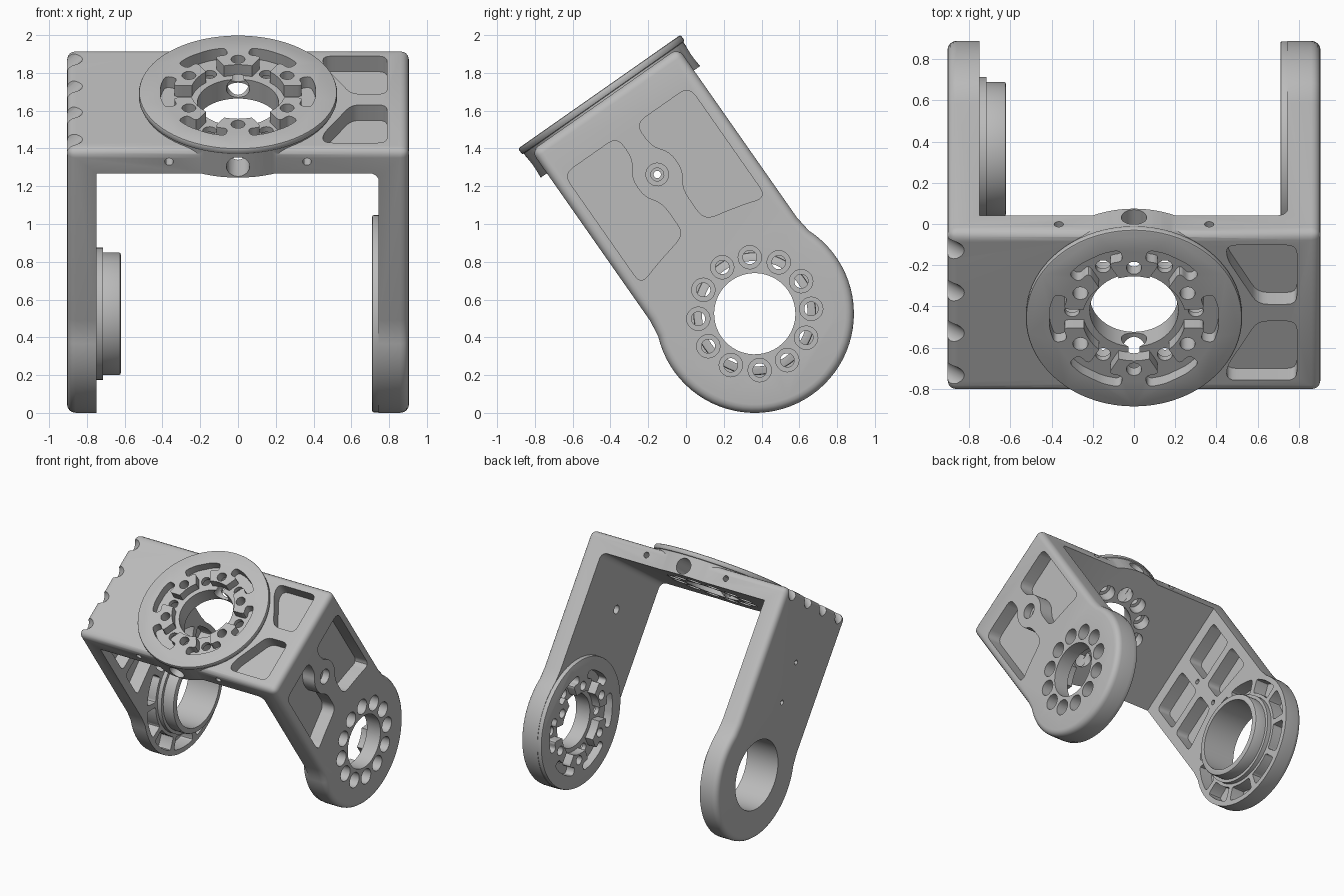
import bpy, bmesh, math
from mathutils import Matrix

cube = bpy.data.objects.get("Cube")
if cube:
    bpy.data.objects.remove(cube, do_unlink=True)

# Work frame: origin at the arm pivot, u = depth (y), v = height (z); tilted at the end
W, H = 0.905, 1.385          # half width, height of the outer top face
PLATE_BOTTOM, DISC_TOP = 1.24, 1.435
HUB, HALF = 0.525, 0.475     # hub radius, half depth of the bracket

metal = bpy.data.materials.new("plain_grey")
metal.use_nodes = True
grey = (0.5, 0.5, 0.5, 1)
metal.diffuse_color = grey
metal.node_tree.nodes["Principled BSDF"].inputs["Base Color"].default_value = grey

PLACE = {"x": lambda a, b, t: (t, a, b),
         "y": lambda a, b, t: (a, t, b),
         "z": lambda a, b, t: (a, b, t)}


def prism(bm, pts, axis, lo, hi):
    """Extrude a flat outline along an axis."""
    face = bm.faces.new([bm.verts.new(PLACE[axis](a, b, lo)) for a, b in pts])
    new = bmesh.ops.extrude_face_region(bm, geom=[face])["geom"]
    top = [g for g in new if isinstance(g, bmesh.types.BMVert)]
    shift = PLACE[axis](0, 0, hi - lo)
    bmesh.ops.translate(bm, vec=shift, verts=top)
    bmesh.ops.recalc_face_normals(bm, faces=bm.faces)


def arc(r, start, end, n, ca=0, cb=0):
    steps = [math.radians(start + (end - start) * i / n) for i in range(n + 1)]
    return [(ca + r * math.cos(t), cb + r * math.sin(t)) for t in steps]


def circle(r, ca=0, cb=0, n=32):
    return arc(r, 0, 360, n, ca, cb)[:-1]


def rounded(pts, r, n=4):
    """Round every corner of an outline."""
    out = []
    for i, (px, py) in enumerate(pts):
        ends = []
        for qx, qy in (pts[i - 1], pts[(i + 1) % len(pts)]):
            k = min(r / math.hypot(qx - px, qy - py), 0.45)
            ends.append((px + (qx - px) * k, py + (qy - py) * k))
        (ax, ay), (bx, by) = ends
        for s in range(n + 1):
            t = s / n
            out.append(((1 - t) ** 2 * ax + 2 * t * (1 - t) * px + t * t * bx,
                        (1 - t) ** 2 * ay + 2 * t * (1 - t) * py + t * t * by))
    return out


def turned(pts, degrees):
    c, s = math.cos(math.radians(degrees)), math.sin(math.radians(degrees))
    return [(a * c - b * s, a * s + b * c) for a, b in pts]


def make(name, bm):
    mesh = bpy.data.meshes.new(name)
    bm.to_mesh(mesh)
    bm.free()
    obj = bpy.data.objects.new(name, mesh)
    bpy.context.scene.collection.objects.link(obj)
    return obj


def combine(target, bm, operation="DIFFERENCE"):
    """Apply a boolean and remove the helper."""
    tool = make("helper", bm)
    tool.hide_render = True
    mod = target.modifiers.new("cut", "BOOLEAN")
    mod.operation, mod.object, mod.solver = operation, tool, "EXACT"
    bpy.context.view_layer.update()
    graph = bpy.context.evaluated_depsgraph_get()
    mesh = bpy.data.meshes.new_from_object(target.evaluated_get(graph))
    target.modifiers.clear()
    target.data = mesh
    bpy.data.objects.remove(tool, do_unlink=True)


def add(target, r, axis, lo, hi, bevel=0.0):
    bm = bmesh.new()
    prism(bm, circle(r, n=72), axis, lo, hi)
    if bevel:
        rim = [e for e in bm.edges if len(e.link_faces[0].verts) > 4
               or len(e.link_faces[1].verts) > 4]
        bmesh.ops.bevel(bm, geom=rim, offset=bevel, segments=2, profile=0.5, affect="EDGES")
    combine(target, bm, "UNION")


# Bracket envelope: side outline with round hub and rounded outer edges
bm = bmesh.new()
outline = [(-HALF, H), (-HALF, 0.29)] + arc(HUB, 158, 382, 48) + [(HALF, 0.29), (HALF, H)]
prism(bm, outline, "x", -W, W)
soft = [e for e in bm.edges if abs(e.verts[0].co.x - e.verts[1].co.x) < 0.001
        or min(v.co.z for v in e.verts) > 1.3]
bmesh.ops.bevel(bm, geom=soft, offset=0.045, segments=4, profile=0.5, affect="EDGES")
bracket = make("bracket", bm)

# Round mounting disc on the top plate
add(bracket, 0.515, "z", 1.2, 1.41)
add(bracket, HUB, "z", 1.395, DISC_TOP, 0.01)

# Open channel between the arms
bm = bmesh.new()
prism(bm, [(0.745, -0.8), (0.745, 1.19)] + arc(0.05, 0, 90, 5, 0.695, 1.19)[1:]
      + [(-0.75, PLATE_BOTTOM), (-0.75, -0.8)], "y", -0.7, 0.7)
combine(bracket, bm)

# Hub pad on the left arm, stepped bearing boss on the right arm
add(bracket, 0.522, "x", 0.71, 0.80, 0.008)
add(bracket, 0.35, "x", -0.80, -0.715)
add(bracket, 0.325, "x", -0.80, -0.62, 0.012)

# Both bolt patterns: axis, patterned face, back face, rotation
HORNS = [("z", DISC_TOP, PLATE_BOTTOM, 0), ("x", 0.71, W, 90)]
side = [(0.2, 0.055), (0.345, 0.055), (0.32, 0.125), (0.385, 0.145), (0.41, 0.06)]
recess = rounded([(a, -b) for a, b in side] + side[::-1], 0.03)

pockets, holes, bores = bmesh.new(), bmesh.new(), bmesh.new()
for axis, face, back, spin in HORNS:
    d = 1 if back > face else -1
    for i in range(6):
        prism(pockets, turned(recess, 60 * i + spin), axis, face - 0.05 * d, face + 0.07 * d)
    for i in range(12):
        t = math.radians(30 * i)
        a, b = 0.30 * math.cos(t), 0.30 * math.sin(t)
        prism(pockets, circle(0.062, a, b, 20), axis, back + 0.05 * d, back - 0.09 * d)
        prism(holes, circle(0.037, a, b, 16), axis, back + 0.06 * d, face - 0.06 * d)
    prism(holes, circle(0.215, n=48), axis, back + 0.06 * d, face - 0.06 * d)
    prism(bores, circle(0.25, n=48), axis, face - 0.05 * d, face + 0.07 * d)

for s in (-1, 1):
    # Outer pockets of the left arm
    shape = [(0.06, 1.185), (0.405, 1.185), (0.405, 0.47), (0.28, 0.51), (0.065, 0.56),
             (0.065, 0.76), (0.125, 0.84), (0.125, 0.96), (0.06, 1.04)]
    prism(pockets, rounded([(s * a, b) for a, b in shape], 0.06), "x", W - 0.11, W + 0.05)
    # Top pockets of the plate
    shape = [(0.45, 0.4), (0.79, 0.4), (0.79, 0.05), (0.6, 0.05), (0.45, 0.32)]
    prism(pockets, rounded([(a, s * b) for a, b in shape], 0.05), "z", H - 0.1, H + 0.05)
    # Inner pockets of the right arm
    for shape in ([(0.05, 0.57), (0.4, 0.5), (0.4, 0.77), (0.05, 0.77)],
                  [(0.05, 0.84), (0.4, 0.84), (0.4, 1.14), (0.05, 1.14)]):
        prism(pockets, rounded([(s * a, b) for a, b in shape], 0.04), "x", -0.86, -0.70)
    # Cable notches across the right top edge
    for u in (0.12, 0.37):
        notch = bmesh.new()
        prism(notch, circle(0.058, 0, 0, 20), "x", -0.2, 0.2)
        notch.transform(Matrix.Translation((-W, s * u, H)) @ Matrix.Rotation(-math.pi / 4, 4, "Y"))
        combine(bracket, notch)

# Segmented ring of pockets around the bearing boss
for i in range(10):
    start = 36 * i + 3
    cell = arc(0.375, start, start + 30, 6) + arc(0.485, start + 30, start, 6)
    prism(pockets, rounded(cell, 0.02, 2), "x", -0.86, -0.70)

# Arm screw holes and the bearing bore
prism(pockets, circle(0.06, 0, 0.9, 24), "x", W - 0.06, W + 0.05)
prism(holes, circle(0.035, 0, 0.9, 16), "x", 0.6, W + 0.06)
for v in (0.58, 0.9):
    prism(holes, circle(0.02, 0, v, 12), "x", -1, -0.6)
prism(holes, circle(0.28, n=56), "x", -1, -0.55)

# Holes in the front and back edges of the plate
edge_holes = bmesh.new()
for s in (-1, 1):
    prism(edge_holes, circle(0.062, 0, 1.31, 24), "y", s * 0.18, s * 0.6)
    for x in (-0.365, 0.365):
        prism(edge_holes, circle(0.023, x, 1.315, 12), "y", s * 0.36, s * 0.6)

for cutter in (pockets, holes, bores, edge_holes):
    combine(bracket, cutter)

# Finish: material, tilt into place, smooth rounded surfaces
bracket.data.materials.clear()
bracket.data.materials.append(metal)
for p in bracket.data.polygons:
    p.material_index = 0
bracket.data.transform(Matrix.Translation((0, 0.364, HUB)) @ Matrix.Rotation(math.radians(35), 4, "X"))
bpy.ops.object.select_all(action="DESELECT")
bracket.select_set(True)
bpy.context.view_layer.objects.active = bracket
bpy.ops.object.shade_smooth_by_angle(angle=math.radians(30))
